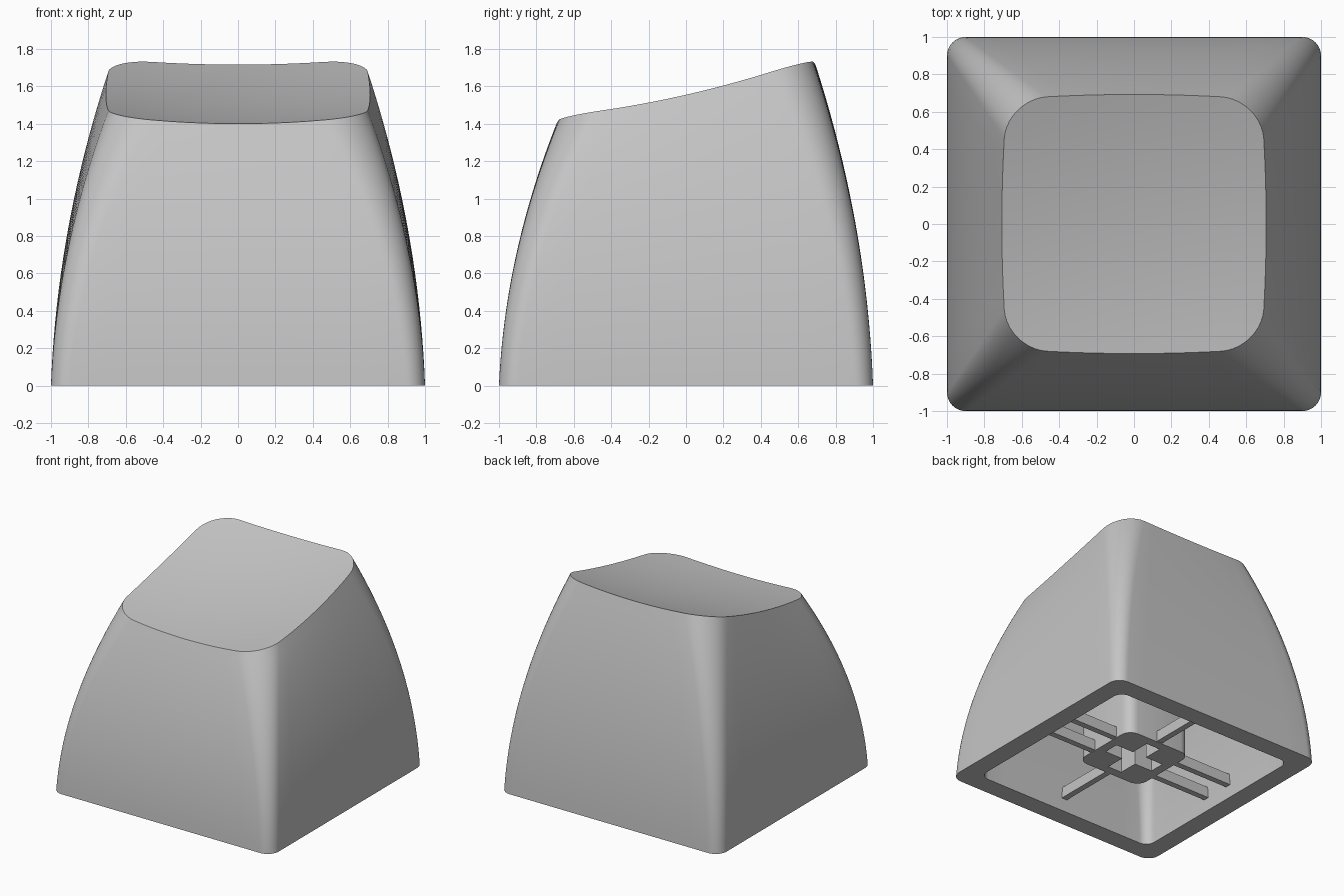
import bpy, bmesh, math
from mathutils import Vector

cube = bpy.data.objects.get("Cube")
if cube:
    bpy.data.objects.remove(cube, do_unlink=True)

grey = bpy.data.materials.new("plain_grey")
grey.use_nodes = True
grey.diffuse_color = (0.56, 0.56, 0.56, 1)
grey.node_tree.nodes["Principled BSDF"].inputs["Base Color"].default_value = grey.diffuse_color


def make_object(name, bm):
    bmesh.ops.recalc_face_normals(bm, faces=bm.faces)
    mesh = bpy.data.meshes.new(name)
    bm.to_mesh(mesh)
    bm.free()
    mesh.materials.append(grey)
    obj = bpy.data.objects.new(name, mesh)
    bpy.context.collection.objects.link(obj)
    bpy.ops.object.select_all(action='DESELECT')
    obj.select_set(True)
    bpy.context.view_layer.objects.active = obj
    bpy.ops.object.shade_smooth_by_angle(angle=math.radians(35))
    return obj


def rounded_square(half, radius, arc=10, side=10):
    """Outline of a square with round corners, counter-clockwise."""
    points = []
    inner = half - radius
    for quarter in range(4):
        turn = quarter * math.pi / 2
        local = [(half, -inner + 2 * inner * i / side) for i in range(side)]
        for i in range(arc):
            a = math.pi / 2 * i / arc
            local.append((inner + radius * math.cos(a), inner + radius * math.sin(a)))
        c, s = math.cos(turn), math.sin(turn)
        points += [Vector((x * c - y * s, x * s + y * c)) for x, y in local]
    return points


def top_outline(half, radius):
    """Rounded square with gently bowed sides."""
    bow = 0.04
    return [Vector((p.x * (1 + bow * (1 - (p.y / half) ** 2)) * 1.02,
                    p.y * (1 + bow * (1 - (p.x / half) ** 2))))
            for p in rounded_square(half, radius)]


def dish(p):
    """Height of the sloping, hollowed top."""
    return 1.51 + 0.228 * p.y + 0.1 * p.y ** 2 + 0.09 * p.x ** 2


def wall_rings(bottom, top, drop, steps=20):
    """Curved wall from the bottom outline up to the dished top outline."""
    rings = []
    for k in range(steps + 1):
        t = k / steps
        f = 0.2 * t + 0.8 * t * t
        rings.append([(*b.lerp(e, f), t * (dish(e) - drop)) for b, e in zip(bottom, top)])
    return rings


def cap_rings(top, drop, steps=8):
    return [[(*(p * k / steps), dish(p * k / steps) - drop) for p in top]
            for k in range(steps - 1, 0, -1)]


# Hollow shell: ceiling, inner wall, rim, outer wall and dished top in one loft
outer_top = top_outline(0.666, 0.21)
inner_top = top_outline(0.53, 0.15)
thickness = 0.2
inside = wall_rings(rounded_square(0.84, 0.08), inner_top, thickness) + cap_rings(inner_top, thickness)
outside = wall_rings(rounded_square(1.0, 0.1), outer_top, 0) + cap_rings(outer_top, 0)
bm = bmesh.new()
loops = [[bm.verts.new(co) for co in ring] for ring in inside[::-1] + outside]
for lower, upper in zip(loops, loops[1:]):
    for i in range(len(lower)):
        j = (i + 1) % len(lower)
        bm.faces.new((lower[i], lower[j], upper[j], upper[i]))
for loop, drop in ((loops[0], thickness), (loops[-1], 0)):
    centre = bm.verts.new((0, 0, dish(Vector((0, 0))) - drop))
    for i in range(len(loop)):
        bm.faces.new((loop[i], loop[(i + 1) % len(loop)], centre))
make_object("key_shell", bm)

# Stem: rounded post with a cross-shaped socket
base = 0.1
arm, slot = 0.23, 0.065
quarter_cross = [(arm, -slot), (arm, slot), (slot, slot)]
cross = []
for q in range(4):
    c, s = round(math.cos(q * math.pi / 2)), round(math.sin(q * math.pi / 2))
    cross += [(x * c - y * s, x * s + y * c) for x, y in quarter_cross]
bm = bmesh.new()
edges = []
for outline in (rounded_square(0.305, 0.09, 6, 1), cross):
    verts = [bm.verts.new((x, y, base)) for x, y in outline]
    edges += [bm.edges.new((verts[i - 1], verts[i])) for i in range(len(verts))]
bmesh.ops.triangle_fill(bm, edges=edges, use_beauty=True)
extruded = bmesh.ops.extrude_face_region(bm, geom=bm.faces[:], use_keep_orig=True)
bmesh.ops.translate(bm, vec=(0, 0, 1.3),
                    verts=[g for g in extruded["geom"] if isinstance(g, bmesh.types.BMVert)])
make_object("stem", bm)


# Ribs joining the stem to the walls
def rib(name, centre, size):
    bm = bmesh.new()
    bmesh.ops.create_cube(bm, size=1)
    bmesh.ops.scale(bm, vec=size, verts=bm.verts)
    bmesh.ops.translate(bm, vec=centre, verts=bm.verts)
    make_object(name, bm)


length, width, height = 0.6, 0.05, 0.09
middle, z = 0.58, base + height / 2 + 0.005
for sign, label in ((1, "left"), (-1, "right")):
    for offset, place in ((-0.13, "front"), (0.13, "back")):
        rib(f"{label}_{place}_rib", (sign * middle, offset, z), (length, width, height))
for sign, label in ((-1, "front"), (1, "back")):
    rib(f"{label}_rib", (0, sign * middle, z), (width, length, height))
